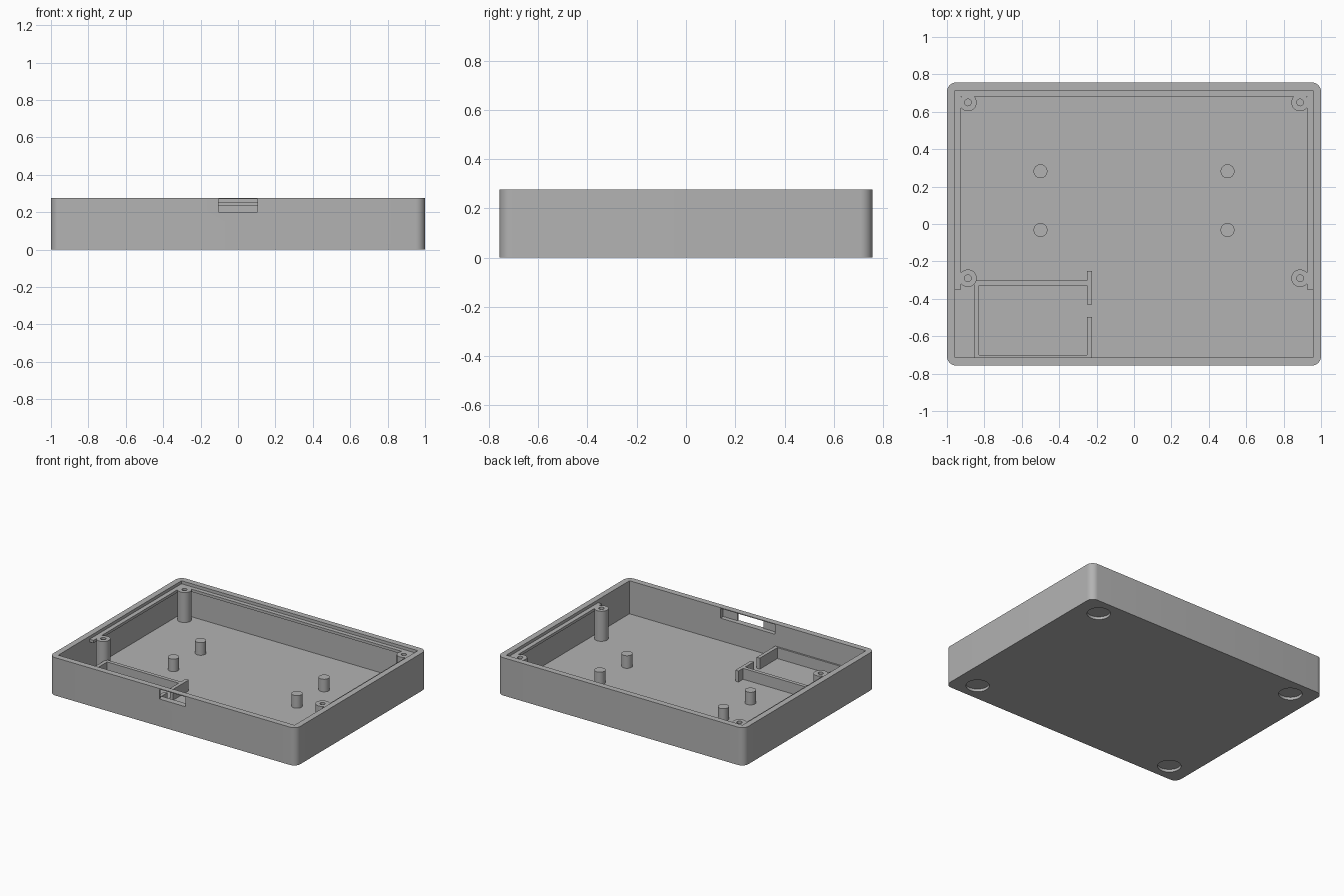
import bpy, bmesh
from math import cos, sin, pi, radians

if "Cube" in bpy.data.objects:
    bpy.data.objects.remove(bpy.data.objects["Cube"])

grey = bpy.data.materials.new("plain grey")
grey.use_nodes = True
grey.diffuse_color = (0.45, 0.45, 0.45, 1)
grey.node_tree.nodes["Principled BSDF"].inputs["Base Color"].default_value = grey.diffuse_color

# Main sizes
HX, HY, HEIGHT = 1.0, 0.757, 0.277
IX, IY = 0.957, 0.713
FLOOR, LEDGE = 0.035, 0.255


def circle(x, y, r, n=32):
    return [(x + r * cos(2 * pi * i / n), y + r * sin(2 * pi * i / n)) for i in range(n)]


def rect(x0, x1, y0, y1):
    return [(x0, y0), (x1, y0), (x1, y1), (x0, y1)]


def rounded_rect(hx, hy, r, steps=8):
    pts = []
    for k, (sx, sy) in enumerate([(1, 1), (-1, 1), (-1, -1), (1, -1)]):
        for i in range(steps + 1):
            a = (k + i / steps) * pi / 2
            pts.append((sx * (hx - r) + r * cos(a), sy * (hy - r) + r * sin(a)))
    return pts


def prism(name, outline, z0, z1):
    """Extrude a counter-clockwise outline from z0 up to z1."""
    bm = bmesh.new()
    low = [bm.verts.new((x, y, z0)) for x, y in outline]
    high = [bm.verts.new((x, y, z1)) for x, y in outline]
    bm.faces.new(low[::-1])
    bm.faces.new(high)
    n = len(outline)
    for i in range(n):
        j = (i + 1) % n
        bm.faces.new((low[i], low[j], high[j], high[i]))
    mesh = bpy.data.meshes.new(name)
    bm.to_mesh(mesh)
    bm.free()
    mesh.materials.append(grey)
    obj = bpy.data.objects.new(name, mesh)
    bpy.context.collection.objects.link(obj)
    return obj


def activate(obj):
    bpy.ops.object.select_all(action="DESELECT")
    obj.select_set(True)
    bpy.context.view_layer.objects.active = obj


def cut(obj, outline, z0, z1):
    cutter = prism("cutter", outline, z0, z1)
    cutter.hide_render = True
    mod = obj.modifiers.new("cut", "BOOLEAN")
    mod.operation, mod.solver, mod.object = "DIFFERENCE", "EXACT", cutter
    activate(obj)
    bpy.ops.object.modifier_apply(modifier=mod.name)
    bpy.data.objects.remove(cutter)


def smooth(obj):
    activate(obj)
    bpy.ops.object.shade_smooth_by_angle(angle=radians(30))


# Open tray with rounded upright corners
tray = prism("tray", rounded_rect(HX, HY, 0.05), 0, HEIGHT)
cut(tray, rect(-IX, IX, -IY, IY), FLOOR, 0.4)

# Connector slot in the front wall, with a wider recess behind it
cut(tray, rect(-0.22, 0.22, -0.745, -0.7), 0.2, 0.271)
cut(tray, rect(-0.105, 0.105, -0.8, -0.73), 0.2, 0.271)

# Round foot recesses in the underside
for sx in (-1, 1):
    for sy in (-1, 1):
        cut(tray, circle(sx * 0.83, sy * 0.625, 0.078, 48), -0.1, 0.02)
smooth(tray)

# Thin lid ledge along the back and part of both sides
lx, ly, end = 0.925, 0.682, -0.35
prism("lid_ledge", [(IX, end), (IX, IY), (-IX, IY), (-IX, end),
                    (-lx, end), (-lx, ly), (lx, ly), (lx, end)], 0.235, LEDGE)

# Screw posts and short support pegs
for side, sx in (("right", -1), ("left", 1)):
    for row, post_y, peg_y in (("front", -0.29, -0.032), ("back", 0.65, 0.282)):
        post = prism(f"screw_post_{row}_{side}", circle(sx * 0.888, post_y, 0.047), FLOOR, LEDGE)
        cut(post, circle(sx * 0.888, post_y, 0.018, 24), 0.1, 0.4)
        smooth(post)
        smooth(prism(f"support_peg_{row}_{side}", circle(sx * 0.5, peg_y, 0.037), FLOOR, 0.127))

# Compartment walls, with a gap for wires on the inner side
for name, area in {
    "compartment_outer_wall": (-0.855, -0.829, -IY, -0.303),
    "compartment_back_wall": (-0.829, -0.25, -0.33, -0.303),
    "compartment_front_wall": (-0.829, -0.25, -IY, -0.7),
    "compartment_inner_wall_back": (-0.25, -0.224, -0.43, -0.25),
    "compartment_inner_wall_front": (-0.25, -0.224, -IY, -0.497),
}.items():
    prism(name, rect(*area), FLOOR, 0.115)
